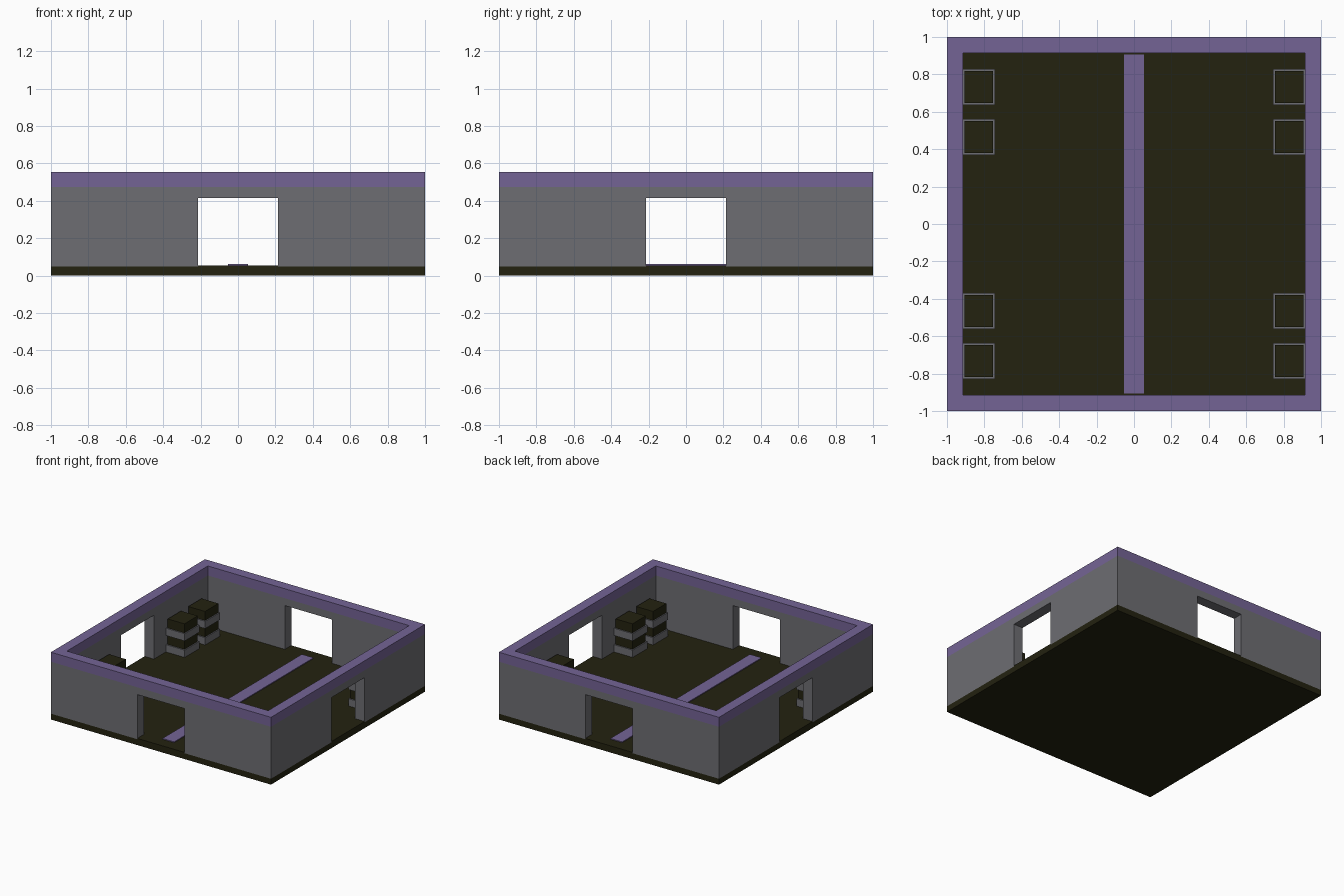
import bpy, bmesh, math

if "Cube" in bpy.data.objects:
    bpy.data.objects.remove(bpy.data.objects["Cube"])


def material(name, color):
    m = bpy.data.materials.new(name)
    m.diffuse_color = (*color, 1)
    m.use_nodes = True
    m.node_tree.nodes["Principled BSDF"].inputs["Base Color"].default_value = m.diffuse_color
    return m


DARK = material("dark olive", (0.017, 0.016, 0.005))
GREY = material("wall grey", (0.155, 0.155, 0.17))
PURPLE = material("muted purple", (0.175, 0.127, 0.30))


def prism(name, pts, z0, z1, mat):
    """Extrude a flat outline between two heights."""
    bm = bmesh.new()
    face = bm.faces.new([bm.verts.new((x, y, z0)) for x, y in pts])
    out = bmesh.ops.extrude_face_region(bm, geom=[face])
    for g in out["geom"]:
        if isinstance(g, bmesh.types.BMVert):
            g.co.z = z1
    bmesh.ops.recalc_face_normals(bm, faces=bm.faces)
    me = bpy.data.meshes.new(name)
    bm.to_mesh(me)
    bm.free()
    me.materials.append(mat)
    ob = bpy.data.objects.new(name, me)
    bpy.context.collection.objects.link(ob)
    return ob


def box(name, x0, x1, y0, y1, z0, z1, mat):
    return prism(name, [(x0, y0), (x1, y0), (x1, y1), (x0, y1)], z0, z1, mat)


INNER, DOOR = 0.915, 0.215
SLAB, FLOOR, LINTEL, TRIM, TOP = 0.048, 0.055, 0.415, 0.475, 0.553

# Base slab, raised floor and centre stripe
box("base_slab", -1, 1, -1, 1, 0, SLAB, DARK)
box("floor", -INNER, INNER, -INNER, INNER, SLAB, FLOOR, DARK)
box("floor_stripe", -0.053, 0.053, -0.905, 0.905, FLOOR, 0.062, PURPLE)

# Per side: corner wall, door lintel, threshold and top trim
corner = [(DOOR, -1), (1, -1), (1, -DOOR), (INNER, -DOOR), (INNER, -INNER), (DOOR, -INNER)]
trim = [(-1, -1), (1, -1), (INNER, -INNER), (-INNER, -INNER)]
for i in range(4):
    parts = [
        prism("corner_wall", corner, SLAB, TRIM, GREY),
        box("door_lintel", -DOOR, DOOR, -1, -INNER, LINTEL, TRIM, GREY),
        box("door_threshold", -DOOR, DOOR, -1, -INNER, SLAB, FLOOR, DARK),
        prism("wall_trim", trim, TRIM, TOP, PURPLE),
    ]
    for p in parts:
        p.rotation_euler.z = i * math.pi / 2

# Stacked crates on pallets along the side walls
for x in (-0.829, 0.829):
    for y in (-0.733, -0.466, 0.466, 0.733):
        for z in (FLOOR, 0.19):
            box("pallet", x - 0.085, x + 0.085, y - 0.096, y + 0.096, z, z + 0.06, GREY)
            box("crate", x - 0.076, x + 0.076, y - 0.086, y + 0.086, z + 0.06, z + 0.135, DARK)
